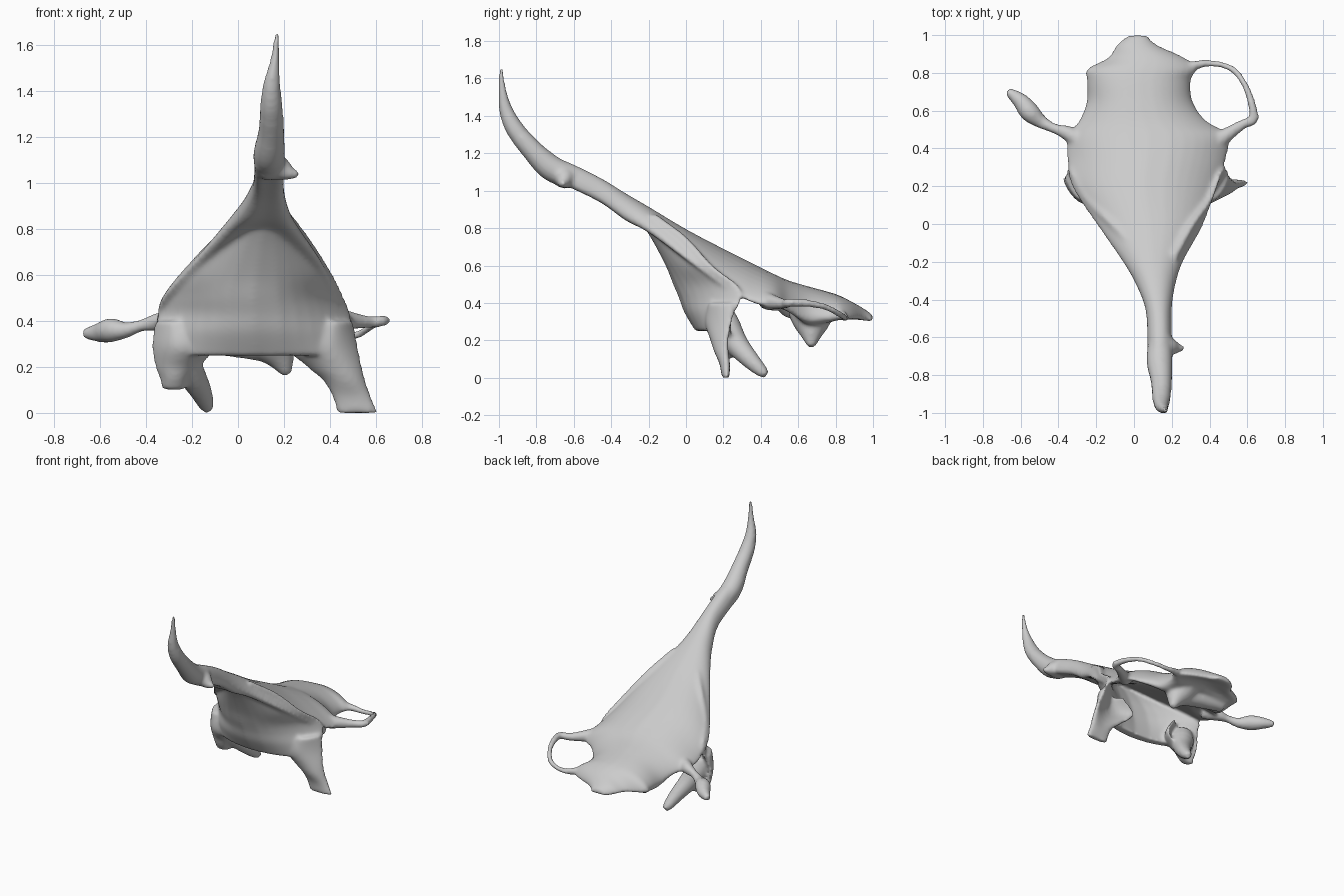
import bpy, bmesh, math
from mathutils import Vector

bm = bmesh.new()


def spline(rows, n=5):
    """Catmull-Rom through rows of numbers."""
    out = []
    for i in range(len(rows) - 1):
        a, b, c, d = (rows[max(0, min(len(rows) - 1, i + k))] for k in (-1, 0, 1, 2))
        for j in range(n):
            t = j / n
            out.append([q + .5 * t * (r - p + t * (2*p - 5*q + 4*r - s + t * (3*(q - r) + s - p)))
                        for p, q, r, s in zip(a, b, c, d)])
    return out + [list(rows[-1])]


def loft(rings):
    vs = [[bm.verts.new(p) for p in r] for r in rings]
    n = len(vs[0])
    for a, b in zip(vs, vs[1:]):
        for i in range(n):
            j = (i + 1) % n
            bm.faces.new((a[i], a[j], b[j], b[i]))
    bm.faces.new(vs[0][::-1])
    bm.faces.new(vs[-1])


def slab(stations, plate, n=40):
    """Stations: position, left x, right x, outer surface, bend at edges, thickness.
    plate: runs along y, surface in z. Otherwise runs down z, surface in y."""
    rings = []
    for p, xl, xr, s, bend, th in spline(stations):
        ring = []
        for k in range(n):
            a = 2 * math.pi * k / n
            t = math.copysign(abs(math.cos(a)) ** .7, math.cos(a))
            x = (xl + xr) / 2 + (xr - xl) / 2 * t
            d = s + th / 2 + bend * t * t + th / 2 * math.sin(a)
            ring.append((x, p, d - th) if plate else (x, d, p))
        rings.append(ring)
    loft(rings)


def tube(points, n=14):
    pts = spline(points)
    rings = []
    for i, (x, y, z, r) in enumerate(pts):
        d = (Vector(pts[min(i + 1, len(pts) - 1)][:3]) - Vector(pts[max(i - 1, 0)][:3])).normalized()
        u = d.cross(Vector((0.3, .2, 1)) if abs(d.z) < .8 else Vector((0, 1, 0))).normalized()
        v = d.cross(u)
        rings.append([Vector((x, y, z)) + r * (u * math.cos(2*math.pi*k/n) + v * math.sin(2*math.pi*k/n))
                      for k in range(n)])
    loft(rings)


# sloping upper plate, narrowing into the neck, thickened to a ridge under the rear
slab([(-.72, .07, .19, 1.19, -.03, .13), (-.6, .07, .20, 1.14, -.03, .13), (-.45, .06, .20, 1.065, -.03, .13),
      (-.32, .01, .22, .985, -.04, .14), (-.2, -.06, .26, .915, -.06, .12), (0, -.2, .37, .795, -.10, .11),
      (.2, -.33, .44, .69, -.14, .11), (.35, -.355, .49, .615, -.15, .11), (.47, -.35, .50, .555, -.12, .10),
      (.55, -.29, .38, .52, -.09, .13), (.65, -.25, .31, .49, -.07, .19), (.76, -.25, .30, .46, -.06, .15),
      (.82, -.25, .33, .44, -.06, .11), (.88, -.14, .27, .41, -.05, .08), (.95, -.09, .12, .37, -.02, .06),
      (1.0, -.03, .07, .335, -.01, .035)], True)

# front wall below the plate
slab([(.87, .03, .23, -.27, .05, .1), (.75, -.12, .32, -.19, .12, .13), (.6, -.26, .415, -.11, .18, .13),
      (.5, -.335, .465, -.07, .28, .12), (.43, -.35, .49, -.04, .28, .11), (.35, -.365, .505, -.01, .22, .1),
      (.25, -.36, .52, .05, .14, .06)], False)

# right and left legs
slab([(.4, .3, .50, .12, .09, .07), (.3, .2, .52, .1, .1, .08), (.2, .3, .54, .13, .05, .075),
      (.14, .37, .555, .15, .03, .07), (.07, .41, .58, .18, .01, .055), (.0, .43, .61, .19, .01, .04)], False)
slab([(.4, -.36, -.16, .12, .09, .07), (.29, -.375, -.1, .1, .1, .08), (.2, -.36, -.17, .15, .05, .07),
      (.15, -.34, -.21, .17, .03, .07), (.1, -.33, -.23, .2, .01, .05)], False)
tube([(-.28, .19, .34, .07), (-.25, .22, .26, .08), (-.21, .27, .18, .065), (-.165, .34, .1, .05),
      (-.14, .4, .04, .036), (-.13, .43, .015, .022)])

# upright horn and the spur at its base
tube([(.14, -.6, 1.07, .06), (.135, -.72, 1.12, .07), (.145, -.83, 1.225, .057), (.145, -.915, 1.33, .05),
      (.147, -.962, 1.43, .038), (.16, -.98, 1.53, .022), (.17, -.99, 1.655, .011)])
tube([(.12, -.65, 1.08, .07), (.18, -.65, 1.065, .055), (.22, -.655, 1.045, .035), (.265, -.66, 1.035, .012)])

# ring on the right
tube([(.24, .8, .35, .03), (.32, .84, .33, .025), (.42, .85, .32, .018), (.52, .82, .34, .018),
      (.585, .74, .38, .018), (.625, .63, .4, .022), (.63, .55, .4, .025), (.58, .53, .395, .026),
      (.51, .485, .4, .036), (.43, .43, .41, .05)])
tube([(.6, .54, .4, .024), (.665, .57, .405, .011)])

# arm on the left
tube([(-.26, .42, .41, .045), (-.35, .48, .395, .04), (-.42, .505, .38, .027), (-.49, .54, .36, .036),
      (-.55, .59, .36, .053), (-.6, .65, .35, .044), (-.67, .705, .345, .022)])

# keel and cross ridge under the rear of the plate
tube([(.13, .67, .36, .13), (.16, .67, .29, .1), (.19, .67, .23, .06), (.215, .67, .165, .02)])
tube([(.18, .67, .27, .06), (0, .69, .3, .06), (-.19, .72, .31, .05)])

bmesh.ops.recalc_face_normals(bm, faces=bm.faces)
me = bpy.data.meshes.new("bone")
bm.to_mesh(me)
bm.free()
bone = bpy.data.objects.new("bone_fragment", me)
bpy.context.collection.objects.link(bone)

# fuse all parts into one smooth skin
rm = bone.modifiers.new("fuse", 'REMESH')
rm.mode = 'VOXEL'
rm.voxel_size = .011
rm.use_smooth_shade = True
sm = bone.modifiers.new("soften", 'SMOOTH')
sm.factor = .5
sm.iterations = 10
